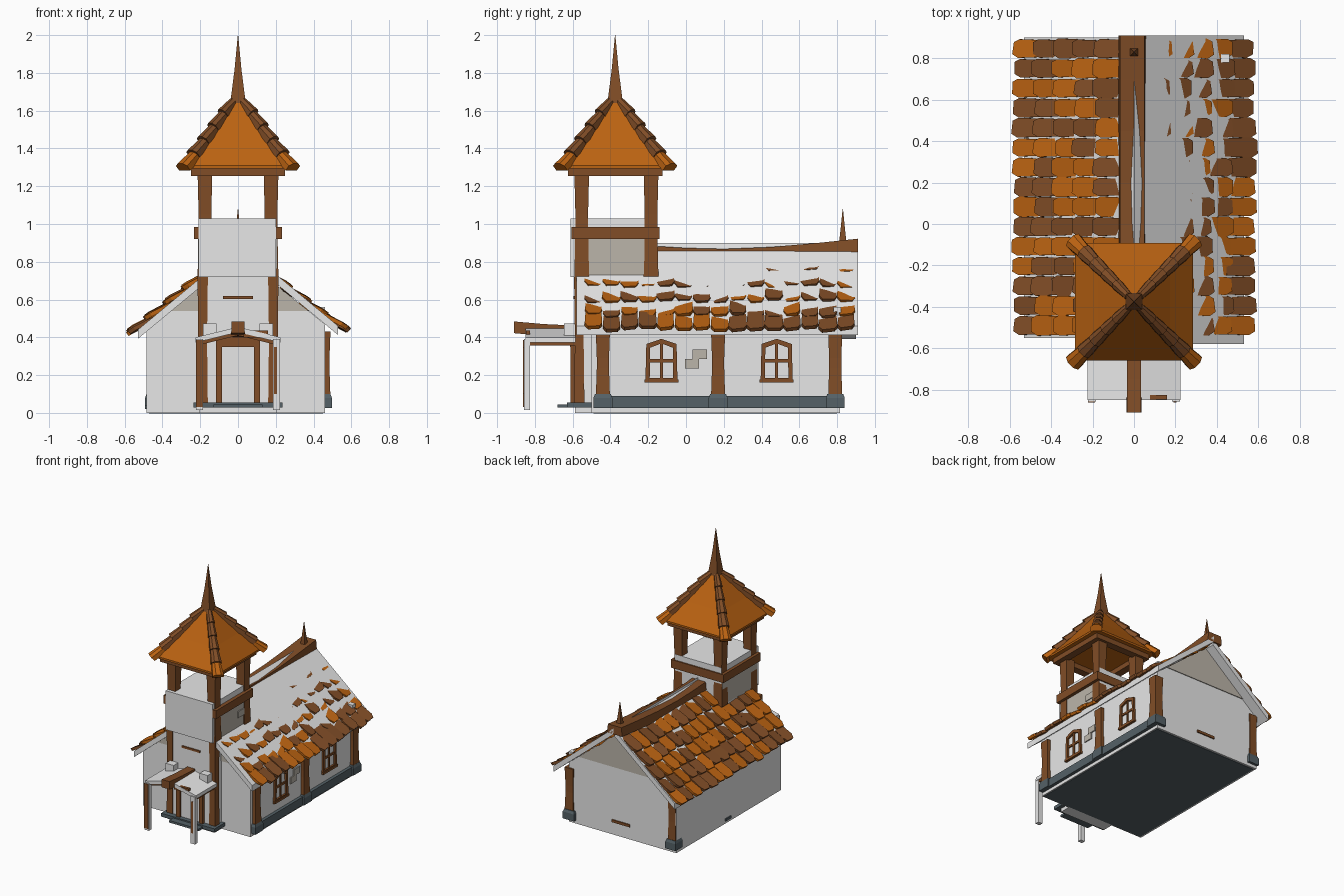
import bpy, bmesh, math, random
from mathutils import Vector

if "Cube" in bpy.data.objects:
    bpy.data.objects.remove(bpy.data.objects["Cube"])

random.seed(4)


def material(name, rgb):
    m = bpy.data.materials.new(name)
    m.diffuse_color = (*rgb, 1)
    m.use_nodes = True
    m.node_tree.nodes["Principled BSDF"].inputs["Base Color"].default_value = m.diffuse_color
    return m


WHITE = material("white plaster", (0.8, 0.8, 0.8))
BROWN = material("brown timber", (0.22, 0.075, 0.02))
ORANGE = material("orange shingle", (0.5, 0.125, 0.006))
SLATE = material("slate stone", (0.09, 0.12, 0.135))
TAN = material("tan stone", (0.5, 0.46, 0.4))


def mesh(name, verts, faces, mats, idx=None):
    me = bpy.data.meshes.new(name)
    me.from_pydata([tuple(v) for v in verts], [], faces)
    for m in (mats if isinstance(mats, list) else [mats]):
        me.materials.append(m)
    if idx:
        me.polygons.foreach_set("material_index", idx)
    bm = bmesh.new()
    bm.from_mesh(me)
    bmesh.ops.recalc_face_normals(bm, faces=bm.faces)
    bm.to_mesh(me)
    bm.free()
    ob = bpy.data.objects.new(name, me)
    bpy.context.collection.objects.link(ob)
    return ob


def loft(name, rings, mat):
    """Skin a list of equal-length rings and cap both ends."""
    n = len(rings[0])
    verts = [v for r in rings for v in r]
    faces = [[k * n + i, k * n + (i + 1) % n, (k + 1) * n + (i + 1) % n, (k + 1) * n + i]
             for k in range(len(rings) - 1) for i in range(n)]
    faces += [list(range(n)), list(range(len(verts) - n, len(verts)))]
    return mesh(name, verts, faces, mat)


def square(cx, cy, z, h):
    return [(cx + a * h, cy + b * h, z) for a, b in ((-1, -1), (1, -1), (1, 1), (-1, 1))]


def box(name, x0, x1, y0, y1, z0, z1, mat):
    return loft(name, [[(x0, y0, z), (x1, y0, z), (x1, y1, z), (x0, y1, z)] for z in (z0, z1)], mat)


def prism_y(name, profile, y0, y1, mat):
    return loft(name, [[(x, y, z) for x, z in profile] for y in (y0, y1)], mat)


def post(name, cx, cy, z0, z1, w):
    """Rough timber, slightly narrower in the middle."""
    h, zs = w / 2, (z0, z0 + (z1 - z0) * 0.45, z0 + (z1 - z0) * 0.6, z1)
    return loft(name, [square(cx, cy, z, h * f) for z, f in zip(zs, (1, 0.86, 0.86, 1))], BROWN)


# nave walls, floor and gables
prism_y("nave_walls", [(-0.485, 0), (0.46, 0), (0.46, 0.47), (0, 0.84), (-0.485, 0.43)], -0.5, 0.815, WHITE)
box("floor_slab", -0.47, 0.45, -0.49, 0.8, -0.002 + 0.002, 0.02, SLATE).location.z = -0.003
for n, y in (("front", -0.505), ("back", 0.815)):
    prism_y(n + "_gable", [(-0.36, 0.54), (0.37, 0.54), (0, 0.845)], y, y + 0.006, TAN)
box("back_sign_strip", -0.08, 0.08, 0.815, 0.824, 0.1, 0.12, BROWN)

# stone base and wall posts
box("stone_base", 0.44, 0.485, -0.485, 0.82, 0.025, 0.09, SLATE)
for i, y in enumerate((-0.44, 0.17, 0.79)):
    post(f"wall_post_{i}", 0.452, y, 0.08, 0.43, 0.075)
    loft(f"post_foot_{i}", [square(0.447, y, z, h) for z, h in ((0.025, 0.05), (0.08, 0.05), (0.1, 0.042))], SLATE)
post("back_left_post", -0.45, 0.79, 0.08, 0.44, 0.069)
loft("back_left_foot", [square(-0.447, 0.79, z, h) for z, h in ((0.025, 0.045), (0.08, 0.045), (0.1, 0.038))], SLATE)
box("left_foot_stone", -0.492, -0.47, 0.13, 0.2, 0.02, 0.04, SLATE)

# side windows: arched frame with glazing bars
for i, y in enumerate((-0.13, 0.48)):
    outer = [(-0.085, 0.165), (0.085, 0.165), (0.08, 0.365), (0.0, 0.392), (-0.08, 0.365)]
    inner = [(-0.062, 0.185), (0.062, 0.185), (0.06, 0.345), (0.0, 0.368), (-0.06, 0.345)]
    v = [(x, y + a, b) for x in (0.455, 0.475) for p in (outer, inner) for a, b in p]
    f = []
    for k in range(5):
        j = (k + 1) % 5
        f += [[10 + k, 10 + j, 15 + j, 15 + k], [k, j, 10 + j, 10 + k], [5 + k, 5 + j, 15 + j, 15 + k],
              [k, j, 5 + j, 5 + k]]
    mesh(f"window_frame_{i}", v, f, BROWN)
    box(f"window_bar_upright_{i}", 0.455, 0.47, y - 0.008, y + 0.008, 0.18, 0.375, BROWN)
    box(f"window_bar_cross_{i}", 0.455, 0.47, y - 0.065, y + 0.065, 0.268, 0.284, BROWN)
    box(f"window_sill_{i}", 0.455, 0.48, y - 0.09, y + 0.09, 0.16, 0.177, BROWN)
box("wall_stone_upper", 0.45, 0.47, 0.035, 0.11, 0.285, 0.335, TAN)
box("wall_stone_lower", 0.45, 0.468, -0.005, 0.07, 0.235, 0.285, TAN)

# nave roof slabs
for n, s, top, y0, y1 in (("right", 1, 0.9, -0.58, 0.91), ("left", -1, 0.88, -0.55, 0.9)):
    e = top - 0.83 * 0.53
    prism_y(n + "_roof_slab", [(0, top), (s * 0.53, e), (s * 0.53, e - 0.048), (0, top - 0.048)], y0, y1, WHITE)

# nave shingles: tilted plates, sinking into the slab on the right
def shingles(name, s, top, lifts, jitter):
    d = Vector((s, 0, -0.83)).normalized()
    nrm = Vector((s * 0.83, 0, 1)).normalized()
    o, verts, faces, idx = Vector((0, 0, top)), [], [], []
    for r, lift in enumerate(lifts):
        for c in range(15):
            yc = -0.49 + 0.0955 * c
            low = 0.735 - 0.126 * r + random.uniform(-0.012, 0.012)
            b = lift + random.uniform(-jitter, jitter)
            w = 0.047 + random.uniform(-0.004, 0.003)
            tw = random.uniform(-0.006, 0.006)
            out = [(low - 0.15, -w * 0.9, b - 0.03), (low - 0.15, w * 0.9, b - 0.03), (low - 0.03, w, b - 0.004),
                   (low, w * 0.7, b), (low + 0.005, -w * 0.6, b), (low - 0.03, -w, b - 0.004)]
            k = len(verts)
            for t in (0, -0.022):
                verts += [o + d * u + nrm * (h + t + tw * v / w) + Vector((0, yc + v, 0)) for u, v, h in out]
            fs = [list(range(k, k + 6)), list(range(k + 6, k + 12))]
            fs += [[k + i, k + (i + 1) % 6, k + 6 + (i + 1) % 6, k + 6 + i] for i in range(6)]
            faces += fs
            idx += [random.randint(0, 1)] * len(fs)
    mesh(name, verts, faces, [BROWN, ORANGE], idx)


shingles("left_shingles", -1, 0.88, [0.032, 0.03, 0.028, 0.026, 0.028], 0.006)
shingles("right_shingles", 1, 0.9, [0.029, 0.013, 0.01, 0.004, -0.004], 0.007)
box("eave_block", 0.42, 0.46, 0.78, 0.82, 0.5, 0.56, WHITE)

# sagging ridge beam and rear finial
rings = []
for y, z in ((-0.2, 0.885), (0.0, 0.873), (0.2, 0.868), (0.45, 0.878), (0.7, 0.9), (0.91, 0.922)):
    rings.append([(-0.075, y, z - 0.07), (0.057, y, z - 0.07), (0.05, y, z), (-0.068, y, z)])
loft("ridge_beam", rings, BROWN)
loft("rear_finial", [square(0, 0.83, z, h) for z, h in ((0.9, 0.02), (0.97, 0.012), (1.08, 0.001))], BROWN)

# tower body
TY = -0.375
box("tower_base", -0.205, 0.205, -0.587, -0.16, 0, 0.73, WHITE)
box("tower_upper", -0.208, 0.202, -0.612, -0.15, 0.72, 1.03, WHITE)
box("tower_right_panel", 0.2, 0.206, -0.59, -0.155, 0.73, 0.92, TAN)
box("tower_left_panel", -0.211, -0.205, -0.59, -0.155, 0.73, 0.92, TAN)
box("tower_right_stone", 0.2, 0.213, -0.3, -0.22, 0.805, 0.855, TAN)
box("front_sign_strip", -0.08, 0.08, -0.595, -0.58, 0.604, 0.62, BROWN)
for sx in (-1, 1):
    side = "right" if sx > 0 else "left"
    post(f"tower_front_{side}_post", sx * 0.175, -0.552, 0.72, 1.27, 0.078)
    post(f"tower_back_{side}_post", sx * 0.175, -0.185, 0.72, 1.27, 0.078)
    post(f"tower_lower_{side}_post", sx * 0.187, -0.565, 0.03, 0.72, 0.055)
    box(f"tower_{side}_rail", min(sx * 0.19, sx * 0.232), max(sx * 0.19, sx * 0.232), -0.607, -0.14, 0.92, 0.985, BROWN)
box("tower_back_rail", -0.232, 0.232, -0.185, -0.14, 0.92, 0.985, BROWN)

# belfry top beams
for s in (-1, 1):
    box("belfry_beam_x", -0.25, 0.25, TY + s * 0.22 - 0.03, TY + s * 0.22 + 0.03, 1.255, 1.31, BROWN)
    box("belfry_beam_y", s * 0.22 - 0.03, s * 0.22 + 0.03, TY - 0.25, TY + 0.25, 1.255, 1.31, BROWN)

# belfry roof, hip caps and spire
loft("belfry_roof", [square(0, TY, z, h) for z, h in ((1.295, 0.284), (1.31, 0.284), (1.45, 0.175), (1.655, 0.03))], ORANGE)
for sx in (-1, 1):
    for sy in (-1, 1):
        a, b = Vector((sx * 0.288, TY + sy * 0.288, 1.292)), Vector((sx * 0.025, TY + sy * 0.025, 1.65))
        d = (b - a).normalized()
        side = d.cross(Vector((0, 0, 1))).normalized()
        up = side.cross(d)
        for k in range(5):
            caps = []
            for t, w, h in ((k / 5, 0.042, 0.022), (min(1, (k + 1.2) / 5), 0.03, 0.004)):
                p, w = a.lerp(b, t), w * (1 - 0.09 * k)
                caps.append([p + side * q * w + up * (h + g) for q, g in
                             ((-1, -0.035), (1, -0.035), (1, 0), (0.45, 0.016), (-0.45, 0.016), (-1, 0))])
            loft("hip_cap", caps, ORANGE if k == 0 else BROWN)
loft("spire", [square(0, TY, z, h) for z, h in ((1.63, 0.042), (1.68, 0.036), (1.82, 0.018), (2.0, 0.001))], BROWN)

# door and step
box("door_step", -0.235, 0.235, -0.63, -0.5, 0.028, 0.055, SLATE)
box("door_step_front", -0.13, 0.13, -0.68, -0.6, 0.028, 0.045, SLATE)
box("door_panel", -0.085, 0.09, -0.595, -0.57, 0.055, 0.36, WHITE)
for s in (-1, 1):
    box("door_jamb", s * 0.1 - 0.016, s * 0.1 + 0.016, -0.612, -0.57, 0.05, 0.38, BROWN)
prism_y("door_lintel", [(-0.116, 0.35), (0.116, 0.35), (0.116, 0.39), (0, 0.425), (-0.116, 0.39)], -0.615, -0.57, BROWN)

# porch
for s in (-1, 1):
    prism_y("porch_roof", [(0, 0.455), (s * 0.225, 0.4), (s * 0.225, 0.372), (0, 0.427)], -0.85, -0.585, WHITE)
    prism_y("porch_roof_lining", [(0, 0.43), (s * 0.215, 0.375), (s * 0.215, 0.357), (0, 0.41)], -0.825, -0.57, BROWN)
    box("porch_block", s * 0.15 - 0.035, s * 0.15 + 0.035, -0.645, -0.58, 0.4, 0.472, WHITE)
    box("porch_post", s * 0.203 - 0.019, s * 0.203 + 0.019, -0.858, -0.825, 0.015, 0.39, WHITE)
box("left_post_timber", -0.222, -0.188, -0.862, -0.84, 0.03, 0.385, BROWN)
box("right_post_timber", 0.19, 0.206, -0.862, -0.85, 0.1, 0.35, BROWN)
box("porch_roof_strip", 0.03, 0.16, -0.848, -0.825, 0.4, 0.436, BROWN)
loft("porch_ridge_beam", [[(-0.036, y, z - 0.062), (0.036, y, z - 0.062), (0.034, y, z), (-0.034, y, z)]
                          for y, z in ((-0.91, 0.484), (-0.75, 0.47), (-0.58, 0.462))], BROWN)
